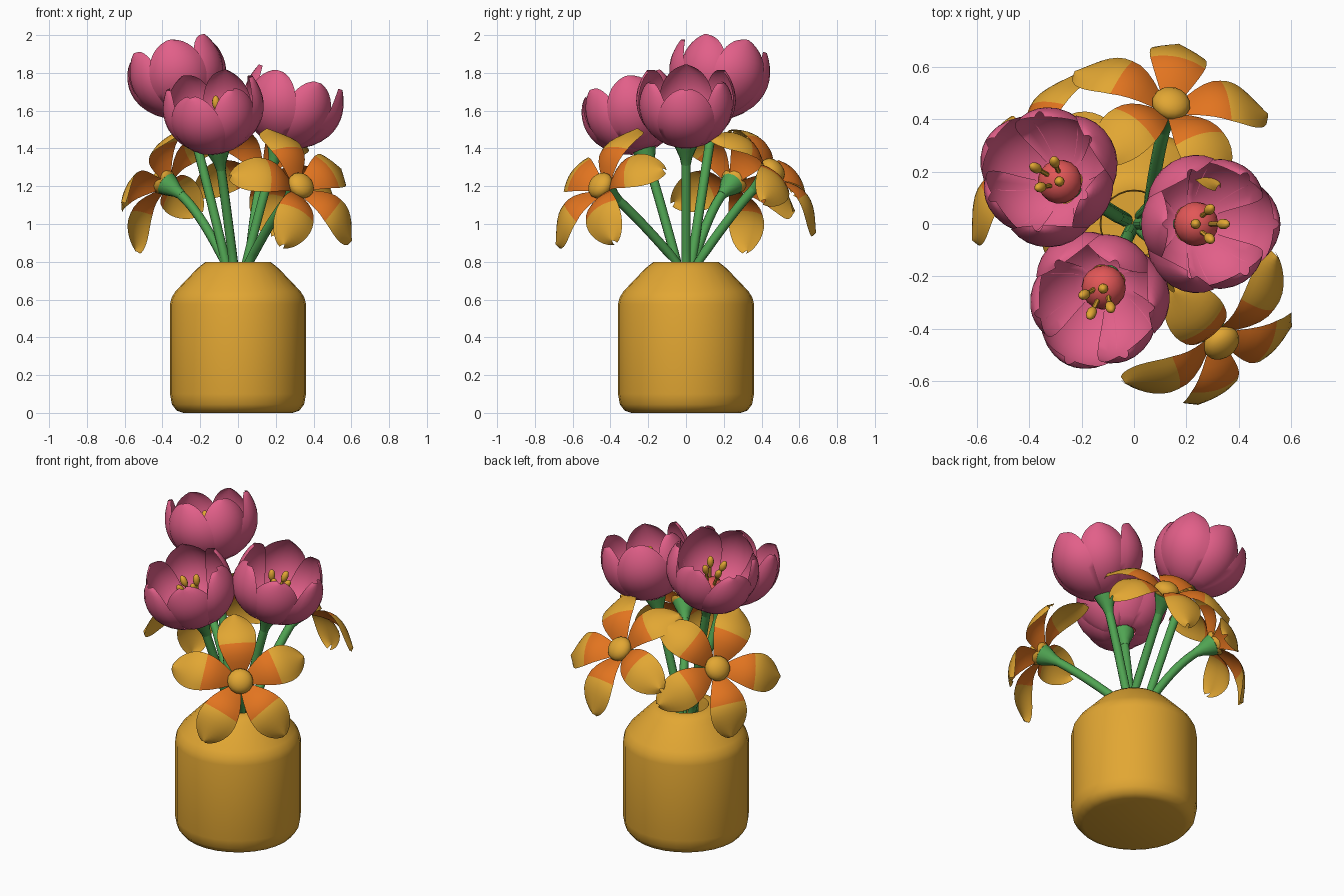
import bpy, bmesh, math
from mathutils import Vector, Matrix

if "Cube" in bpy.data.objects:
    bpy.data.objects.remove(bpy.data.objects["Cube"])

def material(name, rgb):
    m = bpy.data.materials.new(name)
    m.diffuse_color = (*rgb, 1)
    m.use_nodes = True
    m.node_tree.nodes["Principled BSDF"].inputs["Base Color"].default_value = m.diffuse_color
    return m

YELLOW = material("golden yellow", (0.76, 0.385, 0.033))
ORANGE = material("orange", (0.76, 0.175, 0.014))
PINK = material("pink", (0.76, 0.115, 0.25))
GREEN = material("green", (0.08, 0.37, 0.085))
RED = material("coral red", (0.76, 0.095, 0.095))

def finish(name, bm, mats, matrix=Matrix(), rule=None, angle=45):
    bmesh.ops.recalc_face_normals(bm, faces=bm.faces)
    for f in bm.faces:
        f.smooth = True
        if rule:
            f.material_index = rule(f.calc_center_median())
    bm.transform(matrix)
    me = bpy.data.meshes.new(name)
    bm.to_mesh(me)
    bm.free()
    for m in mats:
        me.materials.append(m)
    me.set_sharp_from_angle(angle=math.radians(angle))
    ob = bpy.data.objects.new(name, me)
    bpy.context.collection.objects.link(ob)

def loft(bm, rings, closed=True, caps=True):
    """Skin rows of points with quads."""
    rows = [[bm.verts.new(p) for p in ring] for ring in rings]
    n = len(rows[0])
    faces = []
    for a, b in zip(rows, rows[1:]):
        for i in range(n if closed else n - 1):
            j = (i + 1) % n
            faces.append(bm.faces.new((a[i], a[j], b[j], b[i])))
    if closed and caps:
        bm.faces.new(rows[0][::-1])
        bm.faces.new(rows[-1])
    return faces

def lathe(bm, profile, n):
    loft(bm, [[(r * math.cos(2 * math.pi * i / n), r * math.sin(2 * math.pi * i / n), z)
               for i in range(n)] for r, z in profile])

def tube(bm, path, radius, n=10):
    path = [Vector(p) for p in path]
    rings = []
    for k, p in enumerate(path):
        t = path[min(k + 1, len(path) - 1)] - path[max(k - 1, 0)]
        q = t.to_track_quat('Z', 'Y')
        rings.append([p + q @ Vector((radius * math.cos(2 * math.pi * i / n),
                                      radius * math.sin(2 * math.pi * i / n), 0)) for i in range(n)])
    loft(bm, rings)

def frame(origin, normal):
    """Local z = facing direction, local y = as upright as possible."""
    z = normal.normalized()
    y = (Vector((0, 0, 1)) - z * z.z).normalized()
    rot = Matrix((y.cross(z), y, z)).transposed().to_4x4()
    return Matrix.Translation(origin) @ rot

def petals(count, phase, shape, thick, rows=14, cols=8):
    """Ring of thick petals; shape(t, v, i) gives the surface of petal i (rows crowd at the tip)."""
    bm = bmesh.new()
    for i in range(count):
        rot = Matrix.Rotation(math.radians(phase + 360 * i / count), 3, 'Z')
        grid = [[rot @ Vector(shape(math.sin(1.47 * k / rows), 2 * c / cols - 1, i)) for c in range(cols + 1)]
                for k in range(rows + 1)]
        faces = loft(bm, grid, closed=False)
        bmesh.ops.solidify(bm, geom=faces, thickness=thick)
    return bm

def width(t, base, peak, blunt):
    """Relative petal width: narrow base, widest at peak, rounded tip."""
    if t < peak:
        return base + (1 - base) * math.sin(math.pi / 2 * t / peak)
    return max(0, 1 - ((t - peak) / (1 - peak)) ** 2) ** blunt

def stem_and_calyx(name, neck, base, m, reach):
    """Stem from inside the vase, bending into the flower's axis, with a flared cup."""
    n = m.to_3x3() @ Vector((0, 0, 1))
    p0, p2 = Vector((*neck, 0.8)), base - n * 0.07
    p1 = p2 - n * reach
    path = [Vector((neck[0] * 0.4, neck[1] * 0.4, 0.3))]
    for k in range(11):
        t = k / 10
        path.append(p0 * (1 - t) ** 2 + p1 * 2 * t * (1 - t) + p2 * t * t)
    bm = bmesh.new()
    tube(bm, path, 0.025)
    finish(name + "_stem", bm, [GREEN])
    bm = bmesh.new()
    lathe(bm, [(0.025, -0.11), (0.034, -0.07), (0.056, -0.02), (0.064, 0.005), (0.05, 0.018)], 12)
    finish(name + "_calyx", bm, [GREEN], m)

# Vase with rounded foot, sloping shoulder and open neck
bm = bmesh.new()
lathe(bm, [(0.29, 0), (0.325, 0.012), (0.35, 0.045), (0.36, 0.10), (0.36, 0.575), (0.352, 0.61),
           (0.33, 0.645), (0.22, 0.76), (0.20, 0.778), (0.17, 0.80), (0.13, 0.80), (0.125, 0.77),
           (0.125, 0.35)], 28)
finish("vase", bm, [YELLOW], angle=50)

# Cup-shaped pink flowers: base point, lean (degrees outward), neck position
def cup_petal(t, v, i):
    r = 0.276 * math.sin(math.pi * (0.06 + 0.63 * t)) ** 0.8
    half = 0.178 * width(t, 0.3, 0.58, 0.55)
    a = v * half / max(r, 0.11)
    r *= (1 - 0.09 * v * v) * (1.0 if i % 2 == 0 else 0.94)
    return r * math.cos(a), r * math.sin(a), 0.378 * t ** 1.3

CUPS = [("tall_cup_flower", (-0.263, 0.15, 1.58), 18, (-0.065, 0.03)),
        ("front_cup_flower", (-0.105, -0.22, 1.39), 19, (-0.025, -0.05)),
        ("right_cup_flower", (0.215, 0.0, 1.42), 17, (0.045, 0.0))]
for name, base, lean, neck in CUPS:
    base = Vector(base)
    out = Vector((base.x, base.y, 0)).normalized()
    m = frame(base, out * math.sin(math.radians(lean)) + Vector((0, 0, math.cos(math.radians(lean)))))
    finish(name + "_petals", petals(6, -90, cup_petal, 0.02), [PINK], m)
    stem_and_calyx(name, neck, base, m, 0.2)
    # Red heart
    bm = bmesh.new()
    bmesh.ops.create_uvsphere(bm, u_segments=16, v_segments=10, radius=0.085)
    finish(name + "_heart", bm, [RED], m @ Matrix.Translation((0, 0, 0.075)))
    # Stamens with oval tips
    bm = bmesh.new()
    for k in range(4):
        a = math.radians(-90 + 90 * k)
        d = Vector((math.cos(a), math.sin(a), 0))
        tip = d * 0.055 + Vector((0, 0, 0.25))
        tube(bm, [d * 0.02 + Vector((0, 0, 0.08)), d * 0.035 + Vector((0, 0, 0.17)), tip], 0.009, 6)
        tilt = (d * 0.3 + Vector((0, 0, 1))).to_track_quat('Z', 'Y').to_matrix().to_4x4()
        bmesh.ops.create_uvsphere(bm, u_segments=10, v_segments=8, radius=0.02,
                                  matrix=Matrix.Translation(tip) @ tilt @ Matrix.Diagonal((1, 1, 1.8, 1)))
    finish(name + "_stamens", bm, [YELLOW], m)

# Open five-petal flowers: centre, facing, petal phase, neck position
def open_petal(t, v, i):
    half = 0.112 * width(t, 0.22, 0.62, 0.65)
    z = 0.08 * math.sin(math.pi * 1.1 * t) - 0.03 * v * v * min(1, 2 * t)
    return 0.03 + 0.37 * t, v * half, z

OPENS = [("front_open_flower", (0.315, -0.43, 1.185), (0.52, -0.66, 0.54), 21, (0.06, -0.05)),
         ("left_open_flower", (-0.375, 0.24, 1.21), (-0.70, 0.48, 0.52), 58, (-0.07, 0.04)),
         ("back_open_flower", (0.135, 0.435, 1.26), (0.2, 0.70, 0.68), 59, (0.06, 0.065))]
for name, centre, facing, phase, neck in OPENS:
    centre = Vector(centre)
    m = frame(centre, Vector(facing))
    axes = [math.radians(phase + 72 * i) for i in range(5)]
    finish(name + "_petals", petals(5, phase, open_petal, 0.018), [YELLOW, ORANGE], m,
           rule=lambda c: int(max(c.x * math.cos(a) + c.y * math.sin(a) for a in axes) < 0.212))
    bm = bmesh.new()
    bmesh.ops.create_uvsphere(bm, u_segments=16, v_segments=10, radius=0.074)
    finish(name + "_centre", bm, [YELLOW], m @ Matrix.Translation((0, 0, 0.035)) @ Matrix.Diagonal((1, 1, 0.7, 1)))
    stem_and_calyx(name, neck, centre, m, 0.16)
